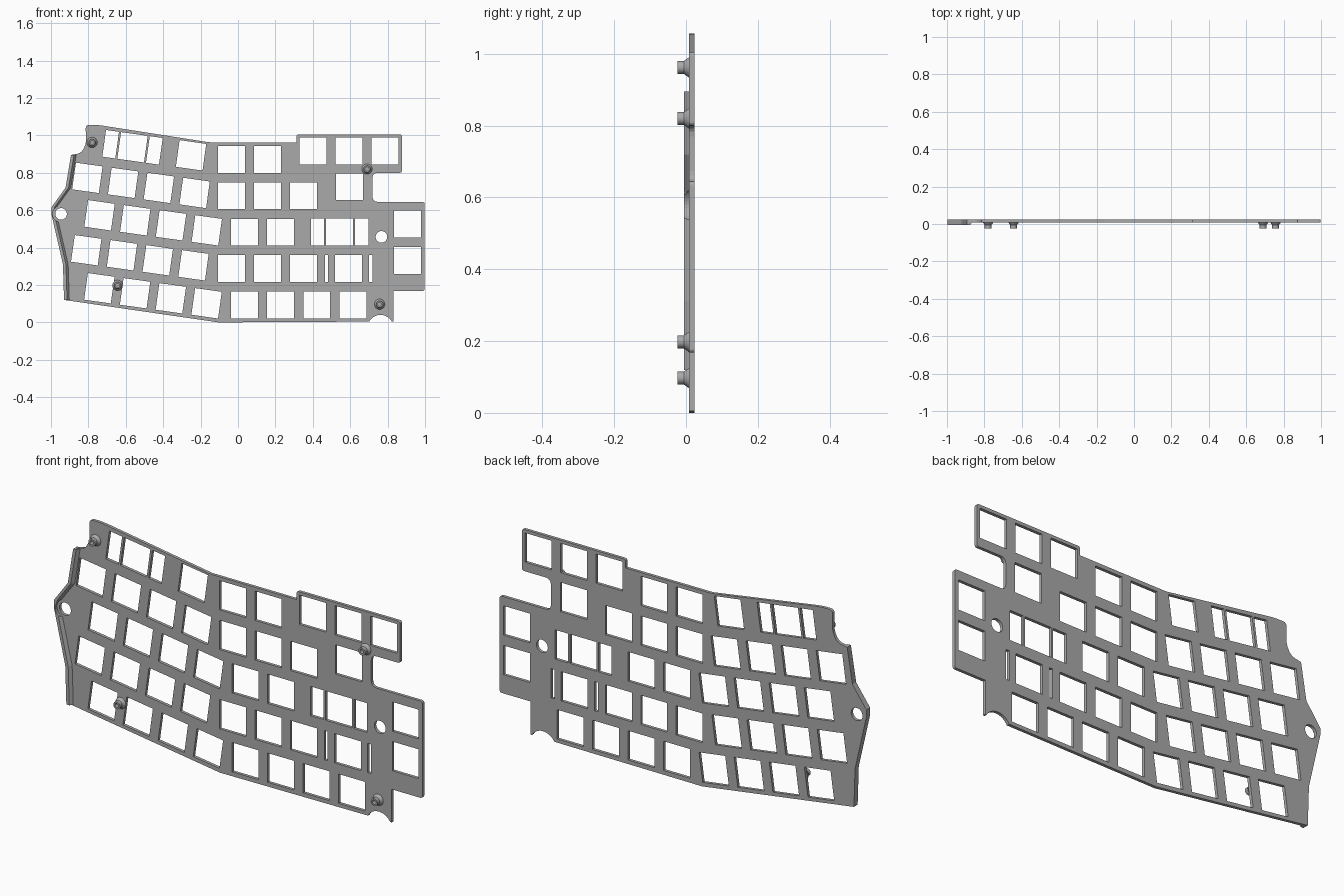
import bpy
import bmesh
from math import cos, sin, pi, radians
from mathutils import Vector

cube = bpy.data.objects.get("Cube")
if cube:
    bpy.data.objects.remove(cube)

grey = bpy.data.materials.new("plain grey")
grey.use_nodes = True
grey.diffuse_color = (0.4, 0.4, 0.4, 1)
grey.node_tree.nodes["Principled BSDF"].inputs["Base Color"].default_value = (0.4, 0.4, 0.4, 1)

FRONT, BACK = 0.008, 0.023      # plate faces along y
TIP, LIP = -0.024, -0.006       # post ends and raised rim
PITCH, KEY = 0.193, 0.144
TILT = radians(8)


def make_object(name, bm):
    bmesh.ops.recalc_face_normals(bm, faces=bm.faces)
    mesh = bpy.data.meshes.new(name)
    bm.to_mesh(mesh)
    bm.free()
    mesh.materials.append(grey)
    obj = bpy.data.objects.new(name, mesh)
    bpy.context.collection.objects.link(obj)
    return obj


def prism(bm, points, y0, y1):
    """Extrude an x-z outline from y0 to y1."""
    face = bm.faces.new([bm.verts.new((x, y0, z)) for x, z in points])
    result = bmesh.ops.extrude_face_region(bm, geom=[face], use_keep_orig=True)
    moved = [v for v in result["geom"] if isinstance(v, bmesh.types.BMVert)]
    bmesh.ops.translate(bm, verts=moved, vec=(0, y1 - y0, 0))


def rounded(corners, steps=4):
    """Replace each (x, z, radius) corner with a short curve."""
    points = []
    for i, (x, z, r) in enumerate(corners):
        p = Vector((x, z))
        if r == 0:
            points.append(p)
            continue
        a = p + (Vector(corners[i - 1][:2]) - p).normalized() * r
        b = p + (Vector(corners[(i + 1) % len(corners)][:2]) - p).normalized() * r
        for k in range(steps + 1):
            t = k / steps
            points.append(a * (1 - t) ** 2 + p * 2 * t * (1 - t) + b * t * t)
    return points


def circle(x, z, r, n=32):
    return [(x + r * cos(2 * pi * i / n), z + r * sin(2 * pi * i / n)) for i in range(n)]


def subtract(target, bm):
    cutter = make_object("cutter", bm)
    cutter.hide_render = True
    mod = target.modifiers.new("cut", "BOOLEAN")
    mod.operation = "DIFFERENCE"
    mod.solver = "EXACT"
    mod.object = cutter
    bpy.context.view_layer.objects.active = target
    bpy.ops.object.modifier_apply(modifier=mod.name)
    bpy.data.objects.remove(cutter)


# Left edge path, shared by the plate and its raised rim
left_edge = [(-0.93, 0.12), (-0.936, 0.31), (-0.998, 0.58), (-0.998, 0.615),
             (-0.922, 0.72), (-0.893, 0.895)]

# Plate outline
outline = [(-0.815, 1.056, 0.02), (-0.75, 1.056, 0.03), (-0.155, 0.963, 0.01),
           (0.313, 0.963, 0), (0.313, 1.005, 0.012), (0.877, 1.005, 0.012),
           (0.877, 0.8, 0.012), (0.719, 0.8, 0.03), (0.719, 0.644, 0.03),
           (0.998, 0.644, 0.012), (0.998, 0.168, 0.012), (0.831, 0.168, 0),
           (0.831, 0.005, 0), (-0.104, 0, 0)]
outline += [(x, z, 0) for x, z in left_edge]
outline += [(-0.84, 0.905, 0.02), (-0.812, 0.95, 0.03)]
bm = bmesh.new()
prism(bm, rounded(outline), FRONT, BACK)
plate = make_object("switch_plate", bm)

# Openings in the plate
cuts = bmesh.new()


def opening(x, z, width=KEY, tilt=0.0, shift=0.0):
    pts = []
    for sx, sz in ((-1, -1), (1, -1), (1, 1), (-1, 1)):
        u, v = shift + sx * width / 2, sz * KEY / 2
        pts.append((x + u * cos(tilt) - v * sin(tilt), z + u * sin(tilt) + v * cos(tilt)))
    prism(cuts, pts, FRONT - 0.02, BACK + 0.02)


def wide_key(x, z, slot, tilt=0.0):
    """Key opening with a stabiliser slot on either side."""
    opening(x, z, tilt=tilt)
    for side in (-1, 1):
        opening(x, z, slot, tilt, side * 0.118)


# Tilted rows run leftwards from their innermost key
for x, z, count in ((-0.251, 0.893, 1), (-0.232, 0.692, 4), (-0.167, 0.492, 4),
                    (-0.238, 0.305, 4), (-0.168, 0.102, 4)):
    for i in range(count):
        opening(x - i * PITCH * cos(TILT), z + i * PITCH * sin(TILT), tilt=-TILT)
wide_key(-0.564, 0.936, 0.07, -TILT)

# Straight rows run rightwards
for x, z, count in ((-0.035, 0.872, 2), (0.401, 0.917, 3), (-0.035, 0.677, 3),
                    (0.596, 0.725, 1), (0.035, 0.482, 2), (-0.035, 0.287, 3),
                    (0.035, 0.094, 4), (0.906, 0.527, 1), (0.906, 0.332, 1)):
    for i in range(count):
        opening(x + i * PITCH, z)
wide_key(0.543, 0.484, 0.072)
wide_key(0.591, 0.287, 0.018)

# Screw holes and the scooped bottom edge
HOLE = (-0.946, 0.58)
for x, z, r in ((*HOLE, 0.031), (0.767, 0.457, 0.031), (0.762, -0.03, 0.07)):
    prism(cuts, circle(x, z, r), FRONT - 0.02, BACK + 0.02)
subtract(plate, cuts)

# Raised rim along the left edge, with a sloped inner wall
bm = bmesh.new()
rings = []
for x, z in left_edge:
    section = ((x, FRONT), (x, LIP), (x + 0.016, LIP), (x + 0.028, FRONT))
    rings.append([bm.verts.new((px, py, z)) for px, py in section])
for a, b in zip(rings, rings[1:]):
    for i in range(4):
        j = (i + 1) % 4
        bm.faces.new((a[i], a[j], b[j], b[i]))
bm.faces.new(rings[0])
bm.faces.new(rings[-1])
rim = make_object("left_rim", bm)
clearance = bmesh.new()
prism(clearance, circle(*HOLE, 0.045), LIP - 0.02, FRONT + 0.02)
subtract(rim, clearance)


# Hollow flared posts
def post(name, x, z, sides=24):
    profile = ((0.028, FRONT), (0.018, LIP), (0.018, TIP), (0.01, TIP), (0.01, FRONT))
    bm = bmesh.new()
    loops = [[bm.verts.new((px, y, pz)) for px, pz in circle(x, z, r, sides)]
             for r, y in profile]
    for a, b in zip(loops, loops[1:]):
        for i in range(sides):
            j = (i + 1) % sides
            bm.faces.new((a[i], a[j], b[j], b[i]))
    bm.faces.new(loops[0])
    bm.faces.new(loops[-1])
    obj = make_object(name, bm)
    bpy.ops.object.select_all(action="DESELECT")
    obj.select_set(True)
    bpy.context.view_layer.objects.active = obj
    bpy.ops.object.shade_smooth_by_angle(angle=radians(30))


post("upper_right_post", -0.78, 0.962)
post("lower_right_post", -0.644, 0.198)
post("upper_left_post", 0.69, 0.82)
post("lower_left_post", 0.757, 0.097)
